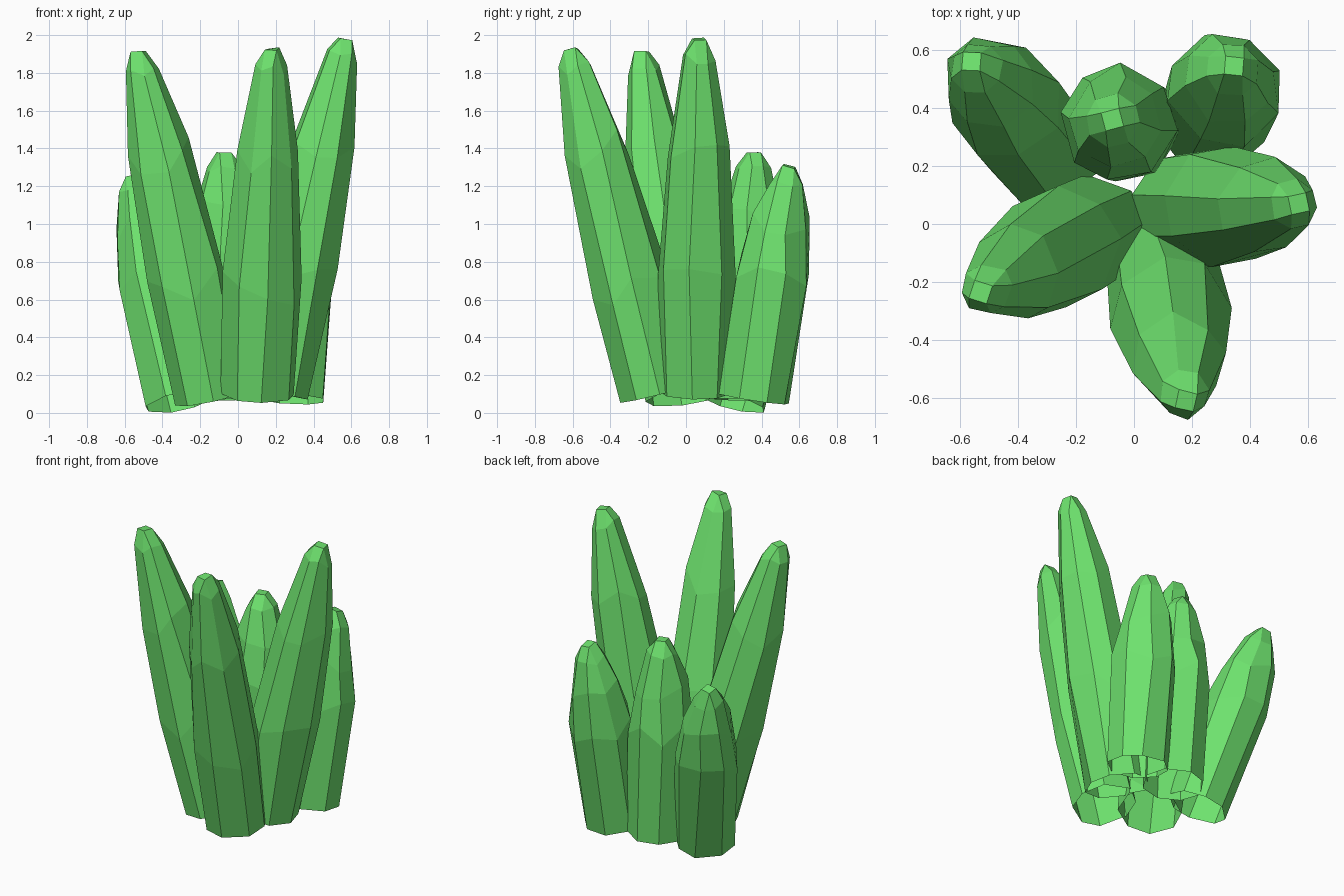
import bpy, bmesh, math, random
from mathutils import Vector

if "Cube" in bpy.data.objects:
    bpy.data.objects.remove(bpy.data.objects["Cube"])

random.seed(4)
SIDES = 8

green = bpy.data.materials.new("crystal_green")
green.diffuse_color = (0.155, 0.76, 0.155, 1)
green.use_nodes = True
green.node_tree.nodes["Principled BSDF"].inputs["Base Color"].default_value = green.diffuse_color

# (fraction along the axis, radius)
TALL = [(0, .192), (.32, .205), (.7, .162), (.945, .085)]
SHORT = [(0, .187), (.55, .197), (.76, .155), (.925, .092)]


def crystal(name, base, tip, profile):
    """Leaning faceted shard: rings perpendicular to the axis, open underneath."""
    base, tip = Vector(base), Vector(tip)
    axis = (tip - base).normalized()
    u = Vector((0, 1, 0)).cross(axis).normalized()
    v = axis.cross(u)
    phase = random.uniform(0, math.tau / SIDES)
    bm = bmesh.new()

    def vert(t, r, a):
        return bm.verts.new(base.lerp(tip, t) + (u * math.cos(a) + v * math.sin(a)) * r)

    rings = []
    for i, (t, r) in enumerate(profile):
        ring = []
        for k in range(SIDES):
            a = phase + math.tau * (k + random.uniform(-.12, .12)) / SIDES
            rad = r * random.uniform(1.0, 1.05)
            # uneven facet breaks, but a flat base
            s = t + (0, .05, .05, .015)[i] * random.uniform(-1, 1)
            ring.append(vert(s, rad, a))
        rings.append(ring)
    for lo, hi in zip(rings, rings[1:]):
        for k in range(SIDES):
            n = (k + 1) % SIDES
            bm.faces.new((lo[k], lo[n], hi[n], hi[k]))

    # blunt tip: half as many corners, so the shoulder alternates triangles and quads
    half, lo = SIDES // 2, rings[-1]
    top = [vert(1 - random.uniform(-.003, .01), .045,
                phase + math.tau * (2 * j + .5) / SIDES) for j in range(half)]
    for j in range(half):
        nxt = top[(j + 1) % half]
        bm.faces.new((lo[2 * j], lo[2 * j + 1], top[j]))
        bm.faces.new((lo[2 * j + 1], lo[(2 * j + 2) % SIDES], nxt, top[j]))
    bm.faces.new(top)
    bmesh.ops.recalc_face_normals(bm, faces=bm.faces)
    me = bpy.data.meshes.new(name)
    bm.to_mesh(me)
    bm.free()
    me.materials.append(green)
    ob = bpy.data.objects.new(name, me)
    bpy.context.collection.objects.link(ob)


# three tall shards in front, three short ones behind
crystal("front_crystal", (.10, -.16, .10), (.18, -.61, 1.93), TALL)
crystal("left_crystal", (-.14, -.02, .08), (-.53, -.235, 1.92), TALL)
crystal("right_crystal", (.18, .055, .11), (.57, .07, 1.99), TALL)
crystal("back_centre_crystal", (-.03, .335, .07), (-.075, .36, 1.39), SHORT)
crystal("back_right_crystal", (.27, .36, .075), (.345, .545, 1.31), SHORT)
crystal("back_left_crystal", (-.305, .235, .06), (-.56, .56, 1.25), SHORT)
